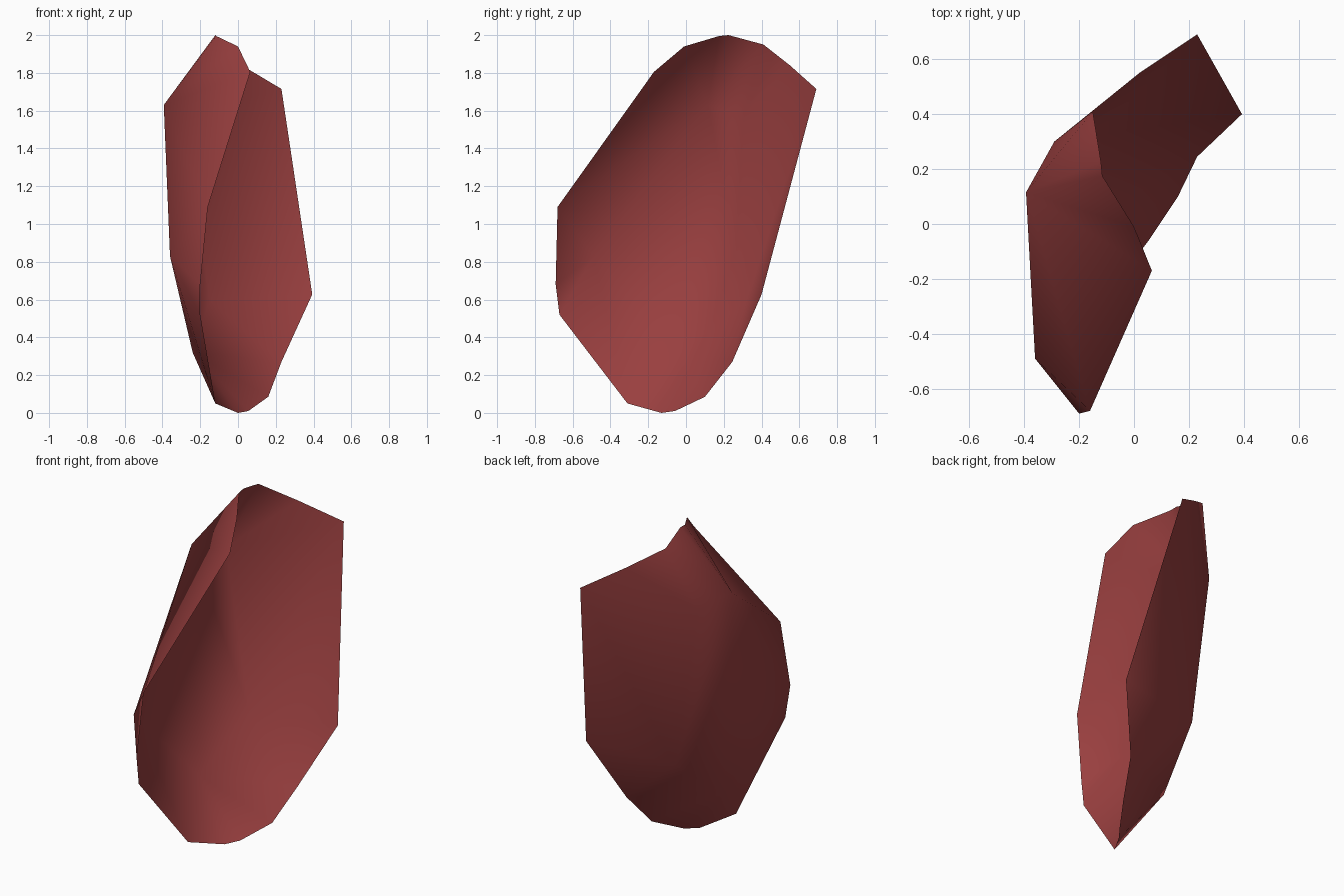
import bpy
import bmesh

cube = bpy.data.objects.get("Cube")
if cube:
    bpy.data.objects.remove(cube, do_unlink=True)

# One flat colour for the whole shell
red = bpy.data.materials.new("dull_red")
red.use_nodes = True
colour = (0.32, 0.05, 0.05, 1.0)
red.diffuse_color = colour
bsdf = red.node_tree.nodes["Principled BSDF"]
bsdf.inputs["Base Color"].default_value = colour
bsdf.inputs["Roughness"].default_value = 0.8

# Open rim, from the rear top corner over the crest, down the front and back under
rim = {
    "rear": (.23, .69, 1.715), "slope": (.02, .55, 1.84), "crest": (-.15, .41, 1.95),
    "peak": (-.12, .225, 2), "ridge": (-.115, .175, 1.995),
    "brow": (0, -.01, 1.94), "lip": (.065, -.17, 1.805),
    "nose": (-.16, -.68, 1.09), "chin": (-.2, -.69, .68), "jaw": (-.2, -.67, .52),
    "toe": (-.12, -.31, .05), "foot": (0, -.13, 0), "sole": (.055, -.058, .01),
    "arch": (.16, .1, .085), "heel": (.23, .245, .27), "hip": (.393, .4, .627),
}
# Bulging corners of the outer wall
bulge = {
    "cheek": (-.36, -.49, .83), "shoulder": (-.393, .115, 1.63), "back": (-.29, .3, 1.57),
    "waist": (-.15, .32, .595), "belly": (-.24, -.03, .32),
}
# Each bulge corner carries a fan of triangles
fans = {
    "belly": "shoulder waist heel arch sole foot toe cheek shoulder",
    "cheek": "toe jaw chin nose shoulder",
    "shoulder": "nose lip brow ridge peak crest back waist",
    "back": "crest slope rear waist",
    "waist": "rear hip heel",
}

bm = bmesh.new()
verts = {name: bm.verts.new(p) for name, p in {**rim, **bulge}.items()}
for hub, path in fans.items():
    steps = path.split()
    for a, b in zip(steps, steps[1:]):
        bm.faces.new((verts[hub], verts[a], verts[b]))

# Turn the normals to the bulging side
bmesh.ops.recalc_face_normals(bm, faces=bm.faces[:])
if sum(f.normal.x * f.calc_area() for f in bm.faces) > 0:
    bmesh.ops.reverse_faces(bm, faces=bm.faces[:])
for f in bm.faces:
    f.smooth = True

mesh = bpy.data.meshes.new("curved_shell")
bm.to_mesh(mesh)
bm.free()
mesh.materials.append(red)
shell = bpy.data.objects.new("curved_shell", mesh)
bpy.context.collection.objects.link(shell)
